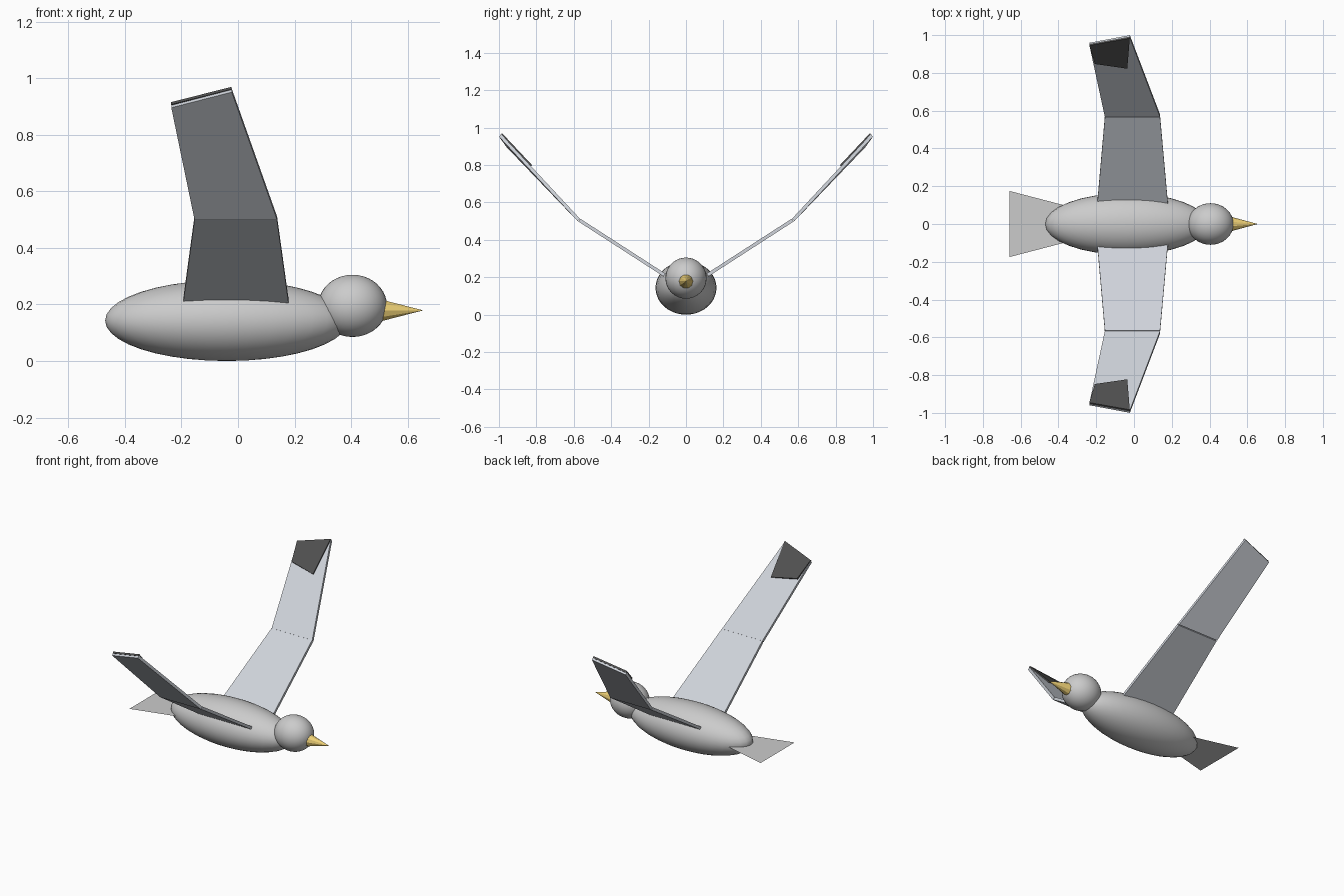
import bpy, bmesh, math
from mathutils import Vector

if "Cube" in bpy.data.objects:
    bpy.data.objects.remove(bpy.data.objects["Cube"])


def material(name, rgb):
    m = bpy.data.materials.new(name)
    m.diffuse_color = (*rgb, 1)
    m.use_nodes = True
    m.node_tree.nodes["Principled BSDF"].inputs["Base Color"].default_value = m.diffuse_color
    return m


wing_grey = material("wing_grey", (0.62, 0.65, 0.70))
tip_dark = material("tip_dark", (0.08, 0.08, 0.08))
yellow = material("yellow", (0.85, 0.63, 0.18))


def ellipsoid(name, center, radii):
    bpy.ops.mesh.primitive_uv_sphere_add(segments=32, ring_count=20, location=center)
    ob = bpy.context.object
    ob.name = name
    ob.scale = radii
    bpy.ops.object.transform_apply(location=False, rotation=False, scale=True)
    bpy.ops.object.shade_smooth()
    return ob


def slab(name, corners, thickness=0.0, lift=0.0, mat=None, mirror=False):
    """Four-cornered plate, thickened evenly about its surface."""
    pts = [Vector(c) for c in corners]
    n = (pts[2] - pts[0]).cross(pts[3] - pts[1]).normalized()
    if n.z < 0:
        n = -n
    bm = bmesh.new()
    verts = [bm.verts.new(p + n * (lift - thickness / 2)) for p in pts]
    face = bm.faces.new(verts)
    if thickness:
        geo = bmesh.ops.extrude_face_region(bm, geom=[face], use_keep_orig=True)
        top = [v for v in geo["geom"] if isinstance(v, bmesh.types.BMVert)]
        bmesh.ops.translate(bm, verts=top, vec=n * thickness)
        bmesh.ops.recalc_face_normals(bm, faces=bm.faces)
    mesh = bpy.data.meshes.new(name)
    bm.to_mesh(mesh)
    bm.free()
    ob = bpy.data.objects.new(name, mesh)
    bpy.context.collection.objects.link(ob)
    if mat:
        mesh.materials.append(mat)
    if mirror:
        mod = ob.modifiers.new("mirror", "MIRROR")
        mod.use_axis = (False, True, False)
        mod.use_mirror_merge = False
    return ob


# Body and head
ellipsoid("body", (-0.04, 0, 0.143), (0.43, 0.163, 0.143))
ellipsoid("head", (0.405, 0, 0.195), (0.122, 0.11, 0.11))

# Beak
bpy.ops.mesh.primitive_cone_add(vertices=10, radius1=0.042, depth=0.155,
                                location=(0.5775, 0, 0.179),
                                rotation=(0, math.pi / 2, 0))
beak = bpy.context.object
beak.name = "beak"
beak.data.materials.append(yellow)

# Flat tail fan
slab("tail", [(-0.66, -0.175, 0.135), (-0.36, -0.097, 0.135),
              (-0.36, 0.097, 0.135), (-0.66, 0.175, 0.135)])

# Wings: inner panel, outer panel and dark tip patch, mirrored across y
slab("inner_wings", [(-0.197, 0.08, 0.189), (0.182, 0.08, 0.189),
                     (0.138, 0.57, 0.505), (-0.154, 0.57, 0.505)],
     0.018, mat=wing_grey, mirror=True)
slab("outer_wings", [(-0.154, 0.573, 0.506), (0.138, 0.573, 0.506),
                     (-0.022, 0.993, 0.957), (-0.236, 0.953, 0.902)],
     0.018, mat=wing_grey, mirror=True)


def on_outer(x, y):
    return (x, y, 0.506 + (y - 0.573) * 1.068)


slab("wing_tips", [on_outer(-0.207, 0.86), on_outer(-0.035, 0.835),
                   (-0.022, 0.996, 0.957), (-0.236, 0.958, 0.903)],
     0.012, lift=0.012, mat=tip_dark, mirror=True)
